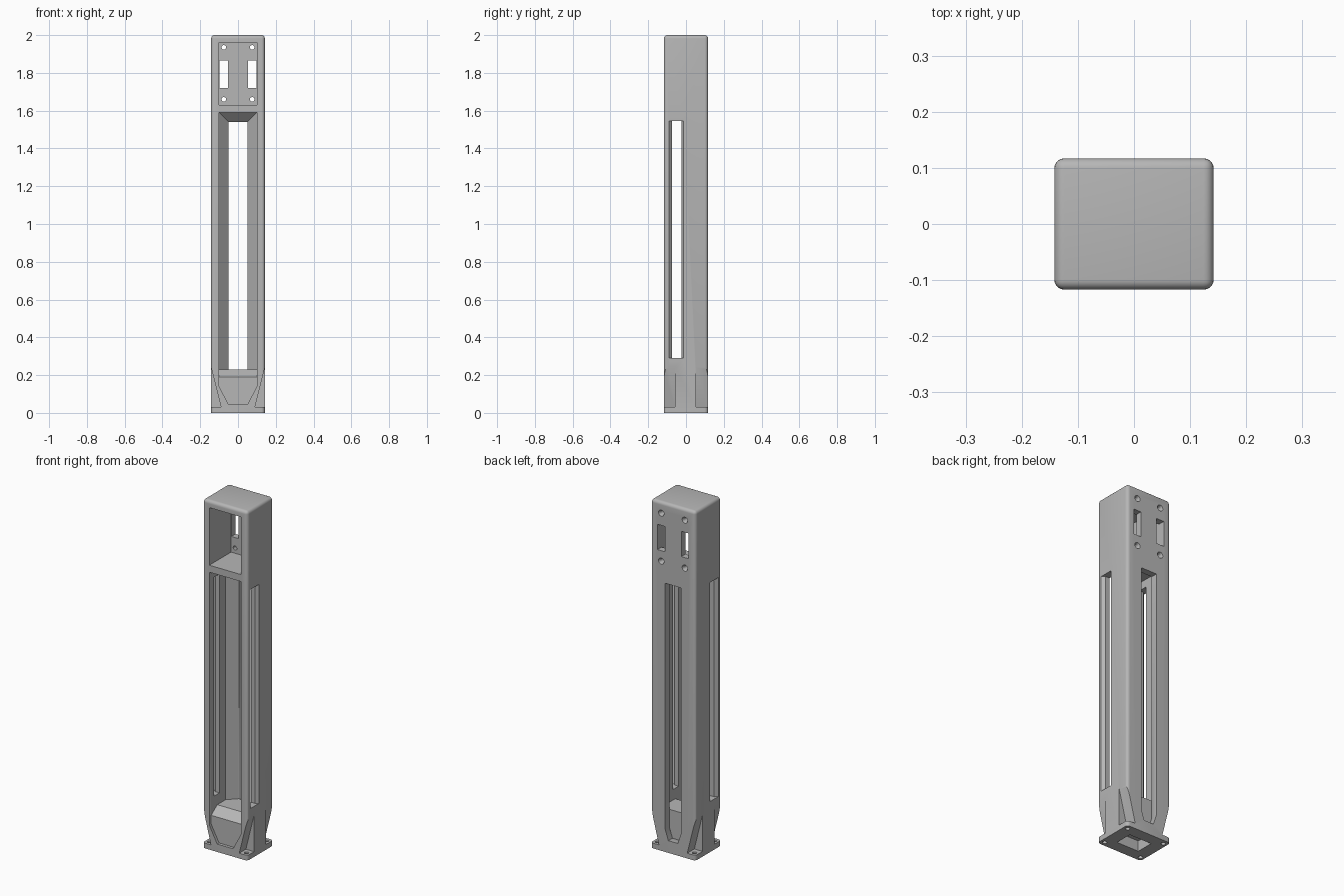
import bpy, bmesh, math

cube = bpy.data.objects.get("Cube")
if cube:
    bpy.data.objects.remove(cube, do_unlink=True)

grey = bpy.data.materials.new("plain_grey")
grey.use_nodes = True
COLOUR = (0.47, 0.47, 0.47, 1)
grey.diffuse_color = COLOUR
grey.node_tree.nodes["Principled BSDF"].inputs["Base Color"].default_value = COLOUR


def make_object(name, bm):
    bmesh.ops.recalc_face_normals(bm, faces=bm.faces)
    mesh = bpy.data.meshes.new(name)
    bm.to_mesh(mesh)
    bm.free()
    obj = bpy.data.objects.new(name, mesh)
    bpy.context.collection.objects.link(obj)
    return obj


def loft(name, rings):
    """Closed solid through matching rings of points."""
    bm = bmesh.new()
    loops = [[bm.verts.new(p) for p in ring] for ring in rings]
    n = len(loops[0])
    for a, b in zip(loops, loops[1:]):
        for i in range(n):
            j = (i + 1) % n
            bm.faces.new((a[i], a[j], b[j], b[i]))
    bm.faces.new(loops[0])
    bm.faces.new(loops[-1])
    return make_object(name, bm)


def place(axis, u, v, w):
    return {"x": (w, u, v), "y": (u, w, v), "z": (u, v, w)}[axis]


def prism(name, axis, profile, lo, hi):
    return loft(name, [[place(axis, u, v, w) for u, v in profile] for w in (lo, hi)])


def box(name, x, y, z):
    return prism(name, "z", [(x[0], y[0]), (x[1], y[0]), (x[1], y[1]), (x[0], y[1])], *z)


def round_hole(axis, u, v, steps, sides=24):
    turns = [math.tau * i / sides for i in range(sides)]
    return loft("hole_cutter", [[place(axis, u + r * math.cos(t), v + r * math.sin(t), w)
                                 for t in turns] for w, r in steps])


def combine(target, other, operation="DIFFERENCE"):
    mod = target.modifiers.new("cut", "BOOLEAN")
    mod.operation = operation
    mod.solver = "EXACT"
    mod.object = other
    bpy.context.view_layer.objects.active = target
    bpy.ops.object.modifier_apply(modifier=mod.name)
    bpy.data.objects.remove(other, do_unlink=True)


def symmetric(half):
    """Mirror a right-hand outline to the other side."""
    return half + [(-x, z) for x, z in reversed(half)]


# Rounded column, square at the foot
body = box("column_body", (-0.142, 0.142), (-0.117, 0.117), (0, 2))
bm = bmesh.new()
bm.from_mesh(body.data)
edges = [e for e in bm.edges if max(v.co.z for v in e.verts) > 1]
bmesh.ops.bevel(bm, geom=edges, offset=0.018, segments=5, profile=0.5, affect="EDGES")
bm.to_mesh(body.data)
bm.free()

# Long cavity, wide at the front and tapering to a narrow back slot
wide = symmetric([(0.1, 1.59), (0.1, 0.14), (0.05, 0.045)])
narrow = symmetric([(0.05, 1.54), (0.05, 0.13), (0.03, 0.07)])
combine(body, loft("cavity_cutter", [[(x, y, z) for x, z in outline] for y, outline in
                   ((-0.2, wide), (0.03, wide), (0.08, narrow), (0.2, narrow))]))

# Sloped block filling the foot of the cavity
block = prism("foot_block", "x", [(-0.1, 0.02), (-0.1, 0.19), (-0.045, 0.23),
                                  (0.079, 0.23), (0.079, 0.02)], -0.11, 0.11)
combine(body, block, "UNION")

# Upper front pocket
combine(body, box("pocket_cutter", (-0.1, 0.1), (-0.2, 0.08), (1.63, 1.96)))

for side in (-1, 1):
    # Side slot with flared outer edges
    slot = [(0.09, -0.075), (0.09, -0.025), (0.126, -0.025), (0.142, -0.013), (0.15, -0.007),
            (0.15, -0.097), (0.142, -0.091), (0.126, -0.075)]
    combine(body, prism("slot_cutter", "z", [(side * x, y) for x, y in slot], 0.29, 1.545))

    # Rectangular window in the pocket's back wall
    xs = sorted((side * 0.0985, side * 0.052))
    combine(body, box("window_cutter", xs, (0.06, 0.2), (1.72, 1.865)))

    # Countersunk holes in the pocket's back wall
    for z in (1.66, 1.935):
        combine(body, round_hole("y", side * 0.075, z,
                                 [(0.06, 0.012), (0.105, 0.012), (0.118, 0.018), (0.13, 0.018)]))

    # Tapered corner cutaways above the base flange, with screw holes
    for lo, hi, hole_y in ((-0.2, -0.057, -0.09), (0.053, 0.2, 0.09)):
        wedge = [(side * 0.09, 0.03), (side * 0.16, 0.03), (side * 0.16, 0.313)]
        combine(body, prism("corner_cutter", "y", wedge, lo, hi))
        combine(body, round_hole("z", side * 0.118, hole_y, [(-0.1, 0.012), (0.06, 0.012)]))

# Underside recess and central hole
combine(body, box("recess_cutter", (-0.07, 0.07), (-0.05, 0.05), (-0.1, 0.06)))
combine(body, round_hole("z", 0, 0, [(0.05, 0.025), (0.16, 0.025)]))

# Finish
body.data.materials.clear()
body.data.materials.append(grey)
for face in body.data.polygons:
    face.material_index = 0
bpy.ops.object.select_all(action="DESELECT")
body.select_set(True)
bpy.context.view_layer.objects.active = body
bpy.ops.object.shade_smooth_by_angle(angle=math.radians(30))
